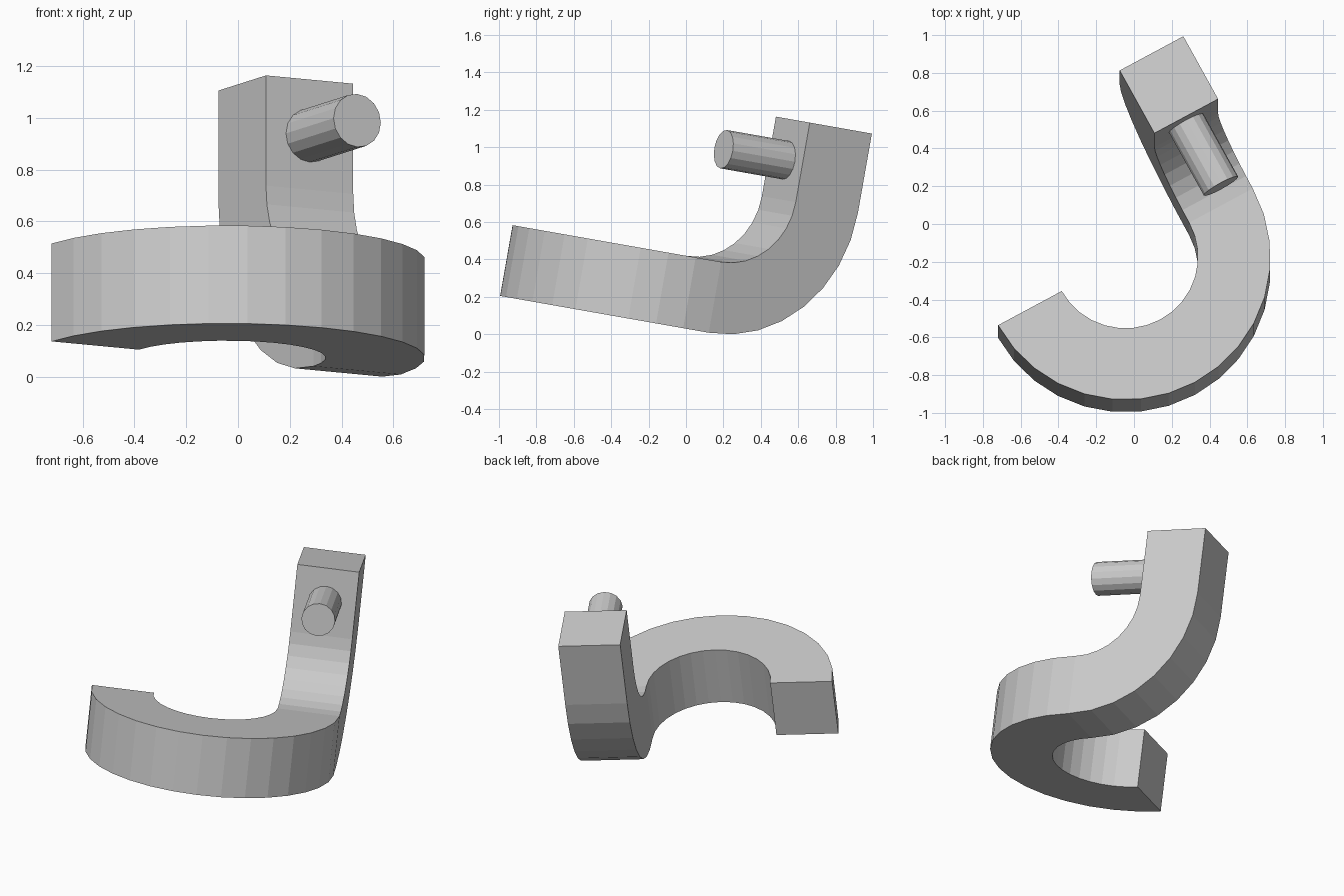
import bpy, bmesh, math
from mathutils import Vector, Matrix

if "Cube" in bpy.data.objects:
    bpy.data.objects.remove(bpy.data.objects["Cube"])

S = 0.384                      # square section; also the inner bend radius
PHI = math.radians(28.6)       # direction of the ring's open ends
E = Vector((math.cos(PHI), math.sin(PHI), 0))    # radial at ring end
T = Vector((-math.sin(PHI), math.cos(PHI), 0))   # tangent at ring end
Z = Vector((0, 0, 1))
TOP = 1.2                      # height of the post before tilting

grey = bpy.data.materials.new("light grey")
grey.diffuse_color = (0.6, 0.6, 0.6, 1)
grey.use_nodes = True
grey.node_tree.nodes["Principled BSDF"].inputs["Base Color"].default_value = grey.diffuse_color

# whole model is tilted forward by 10 degrees
place = Matrix.Translation((-0.046, -0.247, 0.087)) @ Matrix.Rotation(math.radians(-10), 4, 'X')


def finish(bm, name):
    bm.transform(place)
    bmesh.ops.recalc_face_normals(bm, faces=bm.faces)
    mesh = bpy.data.meshes.new(name)
    bm.to_mesh(mesh)
    bm.free()
    mesh.materials.append(grey)
    ob = bpy.data.objects.new(name, mesh)
    bpy.context.collection.objects.link(ob)
    return ob


# hook: square section swept round a half ring, then a quarter bend, then up
sections = []
for i in range(17):
    a = PHI - math.pi + math.pi * i / 16
    r = Vector((math.cos(a), math.sin(a), 0))
    sections.append([r * S, r * 2 * S, r * 2 * S + Z * S, r * S + Z * S])
for i in range(1, 9):
    a = math.pi / 2 * i / 8
    d = T * math.sin(a) - Z * math.cos(a)
    c = Z * 2 * S
    low, high = c + d * 2 * S, c + d * S
    sections.append([low + E * S, low + E * 2 * S, high + E * 2 * S, high + E * S])
rise = Z * (TOP - 2 * S)
sections.append([p + rise for p in sections[-1]])

bm = bmesh.new()
rings = [[bm.verts.new(p) for p in s] for s in sections]
for a, b in zip(rings, rings[1:]):
    for k in range(4):
        n = (k + 1) % 4
        bm.faces.new((a[k], a[n], b[n], b[k]))
bm.faces.new(rings[0])
bm.faces.new(rings[-1])
hook = finish(bm, "hook_body")

# round pin on the inner face of the post
bm = bmesh.new()
length = S + 0.05
bmesh.ops.create_cone(bm, cap_ends=True, segments=16, radius1=0.104, radius2=0.104, depth=length)
centre = E * 1.5 * S + T * length / 2 + Z * 0.98
rot = Matrix((E, Z, -T)).transposed().to_4x4()
bm.transform(Matrix.Translation(centre) @ rot)
pin = finish(bm, "post_pin")

# stand on the ground, centred
pts = [v.co for v in hook.data.vertices]
lo = Vector([min(p[k] for p in pts) for k in range(3)])
hi = Vector([max(p[k] for p in pts) for k in range(3)])
shift = Matrix.Translation((-(lo.x + hi.x) / 2, -(lo.y + hi.y) / 2, -lo.z))
for ob in (hook, pin):
    ob.data.transform(shift)
